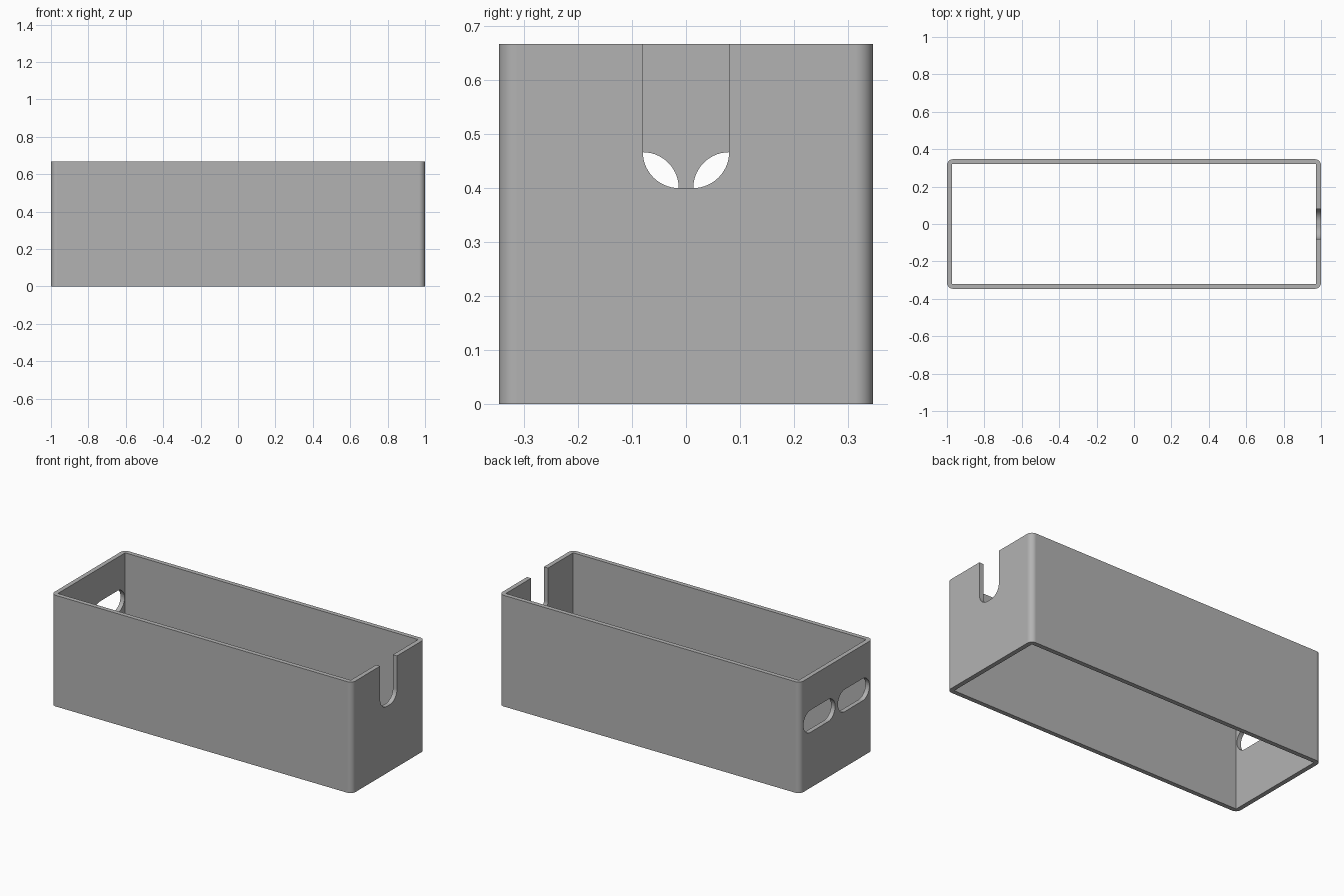
import bpy, bmesh
from math import sin, cos, pi, radians
from mathutils import Vector

default = bpy.data.objects.get("Cube")
if default:
    bpy.data.objects.remove(default, do_unlink=True)

LENGTH, WIDTH, HEIGHT, WALL = 2.0, 0.693, 0.667, 0.027

grey = bpy.data.materials.new("plain grey")
grey.use_nodes = True
colour = (0.45, 0.45, 0.45, 1)
grey.diffuse_color = colour
grey.node_tree.nodes["Principled BSDF"].inputs["Base Color"].default_value = colour


def rounded_rect(u0, u1, v0, v1, radius, steps=14):
    """Counter-clockwise outline of a rectangle with rounded corners."""
    if radius == 0:
        return [(u0, v0), (u1, v0), (u1, v1), (u0, v1)]
    centres = [(u1 - radius, v1 - radius), (u0 + radius, v1 - radius),
               (u0 + radius, v0 + radius), (u1 - radius, v0 + radius)]
    points = []
    for corner, (cu, cv) in enumerate(centres):
        for i in range(steps + 1):
            a = (corner + i / steps) * pi / 2
            points.append((cu + radius * cos(a), cv + radius * sin(a)))
    return points


def prism(name, outline, start, end, along_x=False):
    """Solid made by sweeping an outline along z, or along x."""
    def place(u, v, w):
        return (w, u, v) if along_x else (u, v, w)
    bm = bmesh.new()
    base = bm.faces.new([bm.verts.new(place(u, v, start)) for u, v in outline])
    sweep = bmesh.ops.extrude_face_region(bm, geom=[base])
    moved = [g for g in sweep["geom"] if isinstance(g, bmesh.types.BMVert)]
    bmesh.ops.translate(bm, verts=moved, vec=Vector(place(0, 0, end - start)))
    bmesh.ops.remove_doubles(bm, verts=bm.verts, dist=1e-5)
    bmesh.ops.recalc_face_normals(bm, faces=bm.faces)
    mesh = bpy.data.meshes.new(name)
    bm.to_mesh(mesh)
    bm.free()
    mesh.materials.append(grey)
    obj = bpy.data.objects.new(name, mesh)
    bpy.context.collection.objects.link(obj)
    return obj


def activate(obj):
    bpy.ops.object.select_all(action='DESELECT')
    obj.select_set(True)
    bpy.context.view_layer.objects.active = obj


def cut(target, cutter):
    cutter.hide_render = True
    mod = target.modifiers.new("cut", 'BOOLEAN')
    mod.operation, mod.solver, mod.object = 'DIFFERENCE', 'EXACT', cutter
    activate(target)
    bpy.ops.object.modifier_apply(modifier=mod.name)
    bpy.data.objects.remove(cutter, do_unlink=True)


# Outer sleeve with rounded upright corners
x, y = LENGTH / 2, WIDTH / 2
sleeve = prism("box_sleeve", rounded_rect(-x, x, -y, y, 0.033), 0, HEIGHT)

# Square-cornered cavity, open at top and bottom
cut(sleeve, prism("cavity", rounded_rect(-x + WALL, x - WALL, -y + WALL, y - WALL, 0),
                  -0.1, HEIGHT + 0.1))

# Cable notch in the +x end, open at the top
cut(sleeve, prism("notch", rounded_rect(-0.08, 0.08, 0.4, HEIGHT + 0.3, 0.067),
                  x - 0.1, x + 0.1, along_x=True))

# Pair of long round-ended slots in the -x end
for side in (-1, 1):
    near, far = sorted((side * 0.0135, side * 0.313))
    cut(sleeve, prism("slot", rounded_rect(near, far, 0.3335, 0.4665, 0.0664),
                      -x - 0.1, -x + 0.1, along_x=True))

# Smooth corners while keeping the walls flat
activate(sleeve)
bpy.ops.object.shade_smooth_by_angle(angle=radians(30))
normals = sleeve.modifiers.new("flat walls", 'WEIGHTED_NORMAL')
normals.keep_sharp = True
